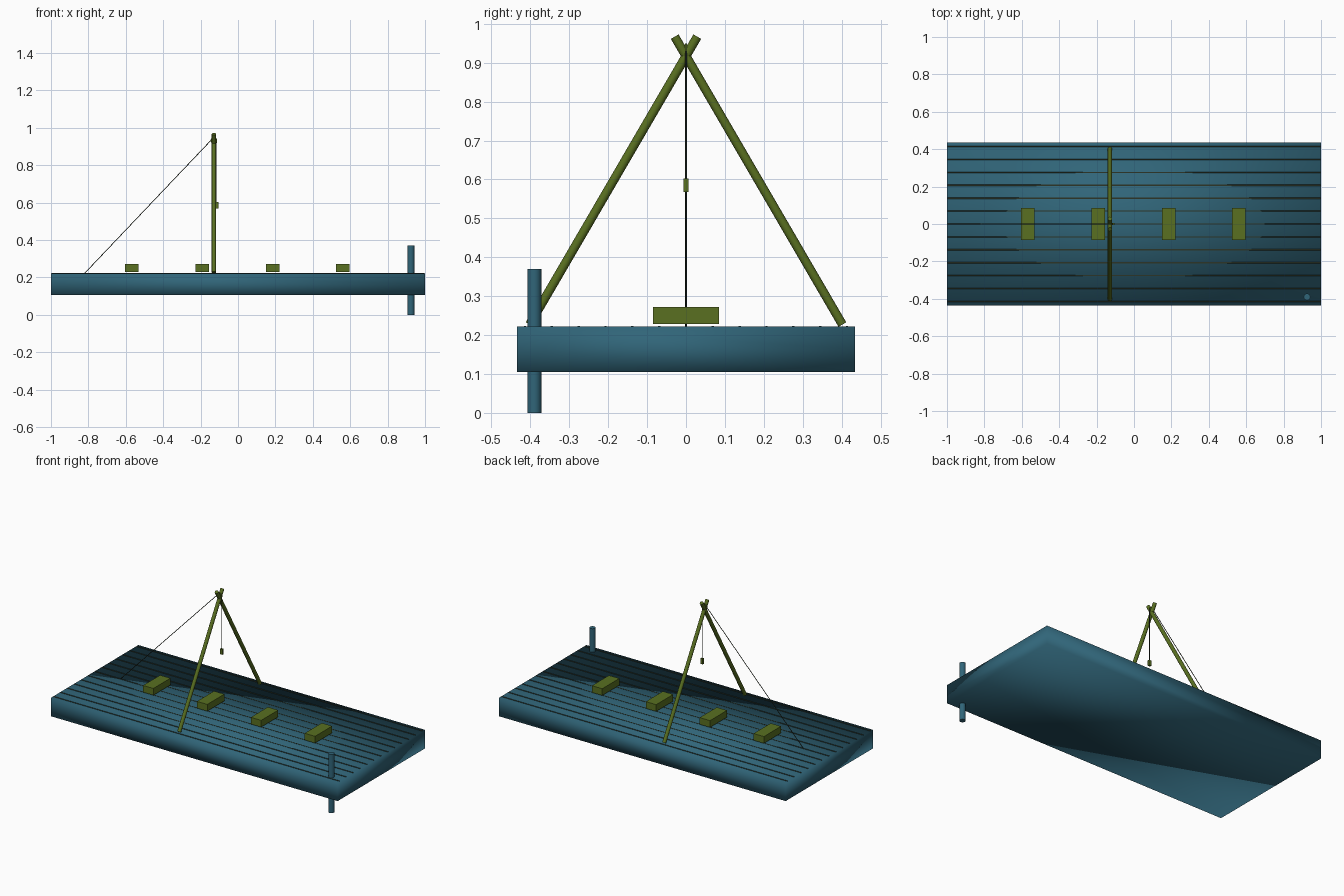
import bpy, bmesh
from mathutils import Vector

if "Cube" in bpy.data.objects:
    bpy.data.objects.remove(bpy.data.objects["Cube"])


def material(name, rgb):
    m = bpy.data.materials.new(name)
    m.diffuse_color = (*rgb, 1)
    m.use_nodes = True
    m.node_tree.nodes["Principled BSDF"].inputs["Base Color"].default_value = m.diffuse_color
    return m


BLUE = material("hull_blue", (0.03, 0.13, 0.19))
OLIVE = material("olive", (0.10, 0.16, 0.015))
DARK = material("dark_line", (0.025, 0.035, 0.02))


def box(name, lo, hi, mat):
    lo, hi = Vector(lo), Vector(hi)
    bpy.ops.mesh.primitive_cube_add(size=1, location=(lo + hi) / 2)
    ob = bpy.context.object
    ob.name = name
    ob.scale = hi - lo
    bpy.ops.object.transform_apply(location=False, rotation=False, scale=True)
    ob.data.materials.append(mat)
    return ob


def rod(name, a, b, radius, mat, sides=16):
    a, b = Vector(a), Vector(b)
    bpy.ops.mesh.primitive_cylinder_add(vertices=sides, radius=radius,
                                        depth=(b - a).length, location=(a + b) / 2)
    ob = bpy.context.object
    ob.name = name
    ob.rotation_euler = (b - a).to_track_quat('Z', 'Y').to_euler()
    ob.data.materials.append(mat)
    bpy.ops.object.shade_smooth_by_angle()
    return ob


DECK = 0.222
FRAME_X = -0.129

# Hull: slab with a mid-height loop, softly shaded round its sides
hull = box("hull", (-1, -0.435, 0.105), (1, 0.435, DECK), BLUE)
bm = bmesh.new()
bm.from_mesh(hull.data)
bmesh.ops.bisect_plane(bm, geom=bm.verts[:] + bm.edges[:] + bm.faces[:],
                       plane_co=(0, 0, 0), plane_no=(0, 0, 1))
for f in bm.faces:
    f.smooth = True
bm.to_mesh(hull.data)
bm.free()

# Deck seams between the planks
for i in range(13):
    y = -0.414 + 0.069 * i
    box(f"deck_seam_{i + 1}", (-0.998, y - 0.003, DECK - 0.004),
        (0.998, y + 0.003, DECK + 0.001), DARK)

# Hatch covers along the centreline
for i in range(4):
    x = -0.567 + 0.376 * i
    box(f"hatch_cover_{i + 1}", (x - 0.036, -0.085, 0.229),
        (x + 0.036, 0.085, 0.272), OLIVE)

# Mooring post through the corner
rod("corner_post", (0.925, -0.39, 0), (0.925, -0.39, 0.37), 0.018, BLUE)

# Crossed legs of the A-frame
for side, label in ((-1, "front"), (1, "back")):
    rod(f"{label}_frame_leg", (FRAME_X, side * 0.402, 0.227),
        (FRAME_X, -side * 0.029, 0.967), 0.0115, OLIVE)

# Sheave, stay cable, hoist cable and hook weight
rod("sheave", (FRAME_X, -0.003, 0.932), (FRAME_X, 0.003, 0.932), 0.018, OLIVE, 24)
rod("stay_cable", (FRAME_X - 0.004, 0, 0.945), (-0.82, 0, DECK), 0.002, DARK, 8)
rod("hoist_cable", (FRAME_X + 0.016, 0, 0.932), (FRAME_X + 0.016, 0, 0.6), 0.002, DARK, 8)
box("hook_weight", (FRAME_X + 0.008, -0.006, 0.568),
    (FRAME_X + 0.024, 0.006, 0.602), OLIVE)
